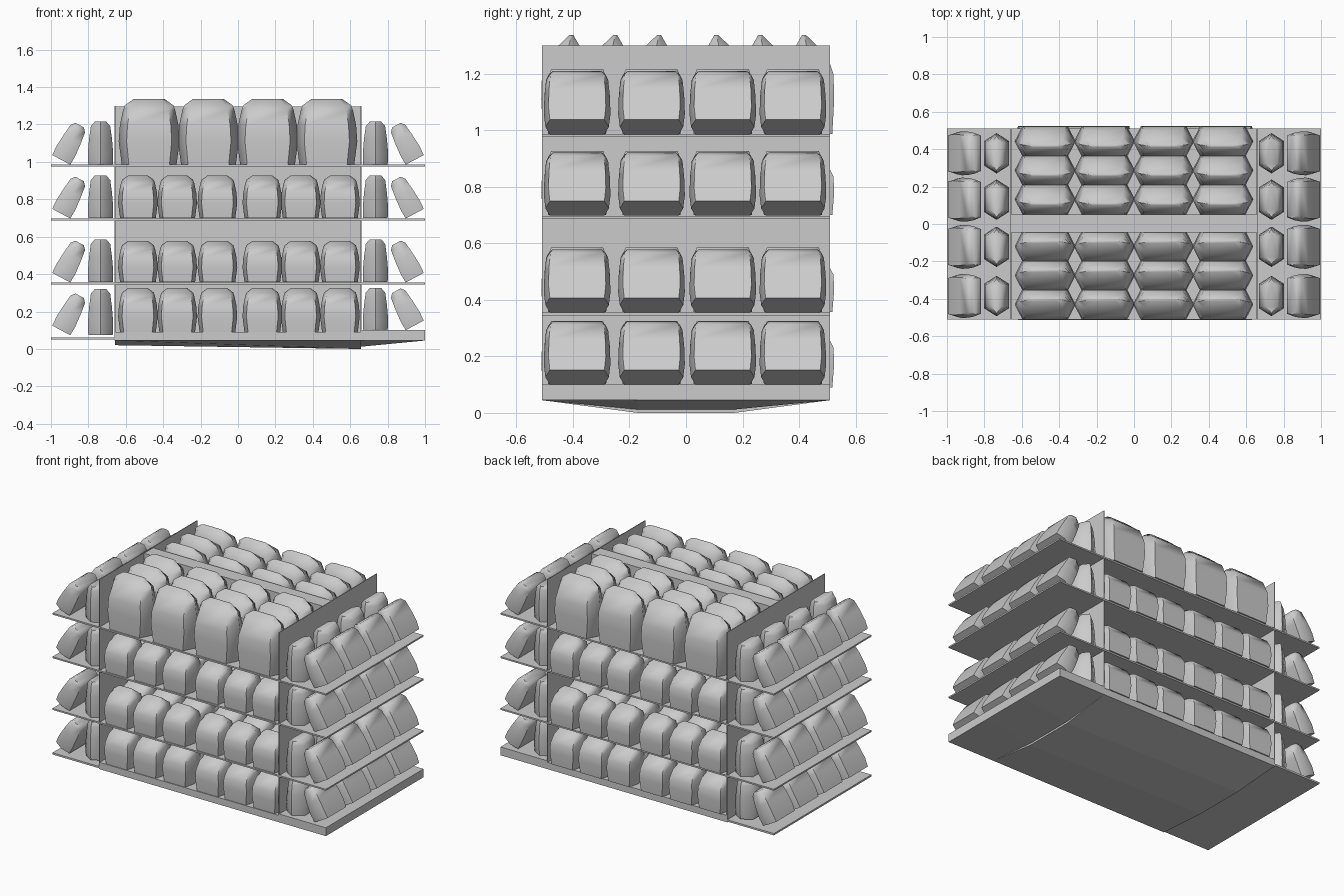
import bpy, bmesh, math
from mathutils import Matrix, Vector

cube = bpy.data.objects.get("Cube")
if cube:
    bpy.data.objects.remove(cube, do_unlink=True)

grey = bpy.data.materials.new("plain_grey")
grey.use_nodes = True
colour = (0.6, 0.6, 0.6, 1)
grey.diffuse_color = colour
grey.node_tree.nodes["Principled BSDF"].inputs["Base Color"].default_value = colour


def finish(name, bm, smooth=False):
    bmesh.ops.recalc_face_normals(bm, faces=bm.faces)
    mesh = bpy.data.meshes.new(name)
    bm.to_mesh(mesh)
    bm.free()
    mesh.materials.append(grey)
    obj = bpy.data.objects.new(name, mesh)
    bpy.context.collection.objects.link(obj)
    if smooth:
        bpy.ops.object.select_all(action='DESELECT')
        obj.select_set(True)
        bpy.context.view_layer.objects.active = obj
        bpy.ops.object.shade_smooth_by_angle(angle=math.radians(58))


def box(name, x0, x1, y0, y1, z0, z1):
    bm = bmesh.new()
    bmesh.ops.create_cube(bm, size=1)
    for v in bm.verts:
        v.co = ((x0 + x1) / 2 + v.co.x * (x1 - x0),
                (y0 + y1) / 2 + v.co.y * (y1 - y0),
                (z0 + z1) / 2 + v.co.z * (z1 - z0))
    finish(name, bm)


def keel(name, x0, x1, top, low0, low1):
    """Base block whose underside sinks to low0 / low1 along its middle."""
    bm = bmesh.new()
    ends = []
    for x, low in ((x0, low0), (x1, low1)):
        profile = ((-.51, top), (-.51, .045), (-.17, low), (.17, low), (.51, .045), (.51, top))
        ends.append([bm.verts.new((x, y, z)) for y, z in profile])
        bm.faces.new(ends[-1])
    n = len(ends[0])
    for i in range(n):
        j = (i + 1) % n
        bm.faces.new((ends[0][i], ends[0][j], ends[1][j], ends[1][i]))
    finish(name, bm)


# Bag rings: height fraction, width factor, depth factor
BAY_RINGS = ((0, .9, .92), (.35, 1, 1), (.6, .96, .97), (.82, .86, .78), (.9, .8, .42), (1, .5, .08))
END_RINGS = ((0, .95, .96), (.25, 1, 1), (.6, .98, .9), (.9, .93, .76), (1, .85, .45))


def add_bag(bm, matrix, rings, w, d, h, corner, lean=0.0):
    """Filled bag: six-sided loft, pointed at the two side seams."""
    outline = ((-1, 0), (-corner, -1), (corner, -1), (1, 0), (corner, 1), (-corner, 1))
    n = len(outline)
    loops = []
    for t, fw, fd in rings:
        shift = lean * max(0, t - .7) / .3
        loops.append([bm.verts.new(matrix @ Vector((px * w * fw, py * d * fd + shift, t * h)))
                      for px, py in outline])
    for a, b in zip(loops, loops[1:]):
        for i in range(n):
            j = (i + 1) % n
            bm.faces.new((a[i], a[j], b[j], b[i]))
    bm.faces.new(loops[0][::-1])
    bm.faces.new(loops[-1])


# Frame: end panels, centre divider, shelves
for side, name in ((-1, "left_panel_minus_x"), (1, "right_panel_plus_x")):
    box(name, side * .657 - .002, side * .657 + .002, -.51, .51, .045, 1.3)
box("centre_divider", -.655, .655, -.045, .05, .06, 1.295)
for i, z in enumerate((.985, .697, .355)):
    box(f"shelf_{i + 1}", -1, 1, -.51, .51, z - .01, z)

# Base: plinth with sloping underside, one thick end and one thin end
keel("plinth", -.657, .657, .09, .02, 0)
keel("thick_end_base", .657, 1, .1, .012, .045)
box("thin_end_base", -1, -.657, -.51, .51, .05, .062)

# Bags in the long bays, three rows deep on both faces
ROWS = (.12, .275, .43)


def bay(name, xs, z, w, h, corner):
    bm = bmesh.new()
    for face in (-1, 1):
        turn = Matrix.Rotation(math.pi if face > 0 else 0, 4, 'Z')
        for row in ROWS:
            y = face * row + (.012 if face > 0 else 0)
            for x in xs:
                add_bag(bm, Matrix.Translation((x, y, z)) @ turn, BAY_RINGS,
                        w, .082, h, corner, lean=.025)
    finish(name, bm, smooth=True)


bay("large_bags", [-.475, -.158, .158, .475], .987, .163, .35, .74)
small_xs = [-.535, -.325, -.11, .13, .335, .545]
for i, (z, h) in enumerate(((.699, .228), (.357, .22), (.09, .235))):
    bay(f"small_bags_{i + 1}", small_xs, z, .106, h, .8)

# Bags on the end shelves: upright inner row, outer row leaning inwards
for side, end in ((-1, "minus_x"), (1, "plus_x")):
    lowest = (.075, .245) if side < 0 else (.102, .223)
    for i, (z, h) in enumerate(((.987, .228), (.699, .228), (.357, .228), lowest)):
        bm = bmesh.new()
        quarter = Matrix.Rotation(side * math.pi / 2, 4, 'Z')
        tilt = Matrix.Rotation(-side * math.radians(28), 4, 'Y')
        for y in (-.385, -.122, .13, .378):
            add_bag(bm, Matrix.Translation((side * .735, y, z)) @ quarter, END_RINGS,
                    .108, .068, h, .6)
            add_bag(bm, Matrix.Translation((side * .945, y, z + .024)) @ tilt @ quarter, END_RINGS,
                    .118, .057, .21, .86)
        finish(f"end_bags_{end}_{i + 1}", bm, smooth=True)
